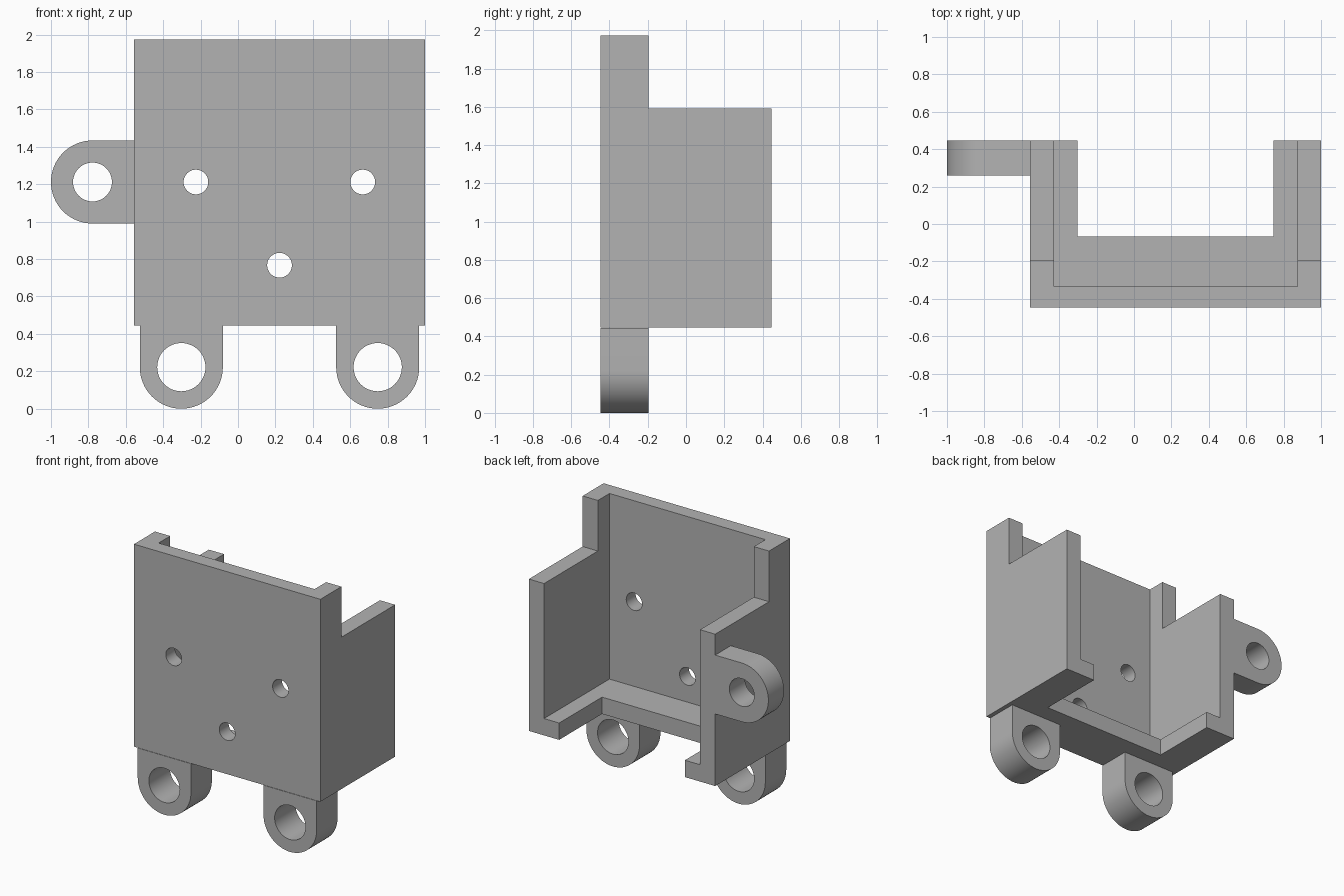
import bpy, bmesh, math
from mathutils import Matrix, Vector

cube = bpy.data.objects.get("Cube")
if cube:
    bpy.data.objects.remove(cube, do_unlink=True)

GREY = (0.45, 0.45, 0.45, 1)
mat = bpy.data.materials.new("plain grey")
mat.use_nodes = True
mat.diffuse_color = GREY
mat.node_tree.nodes["Principled BSDF"].inputs["Base Color"].default_value = GREY

# Main dimensions
LEFT, RIGHT = 1.0, -0.556
FRONT, BACK, STEP = -0.446, 0.446, -0.196
BASE, SIDE_TOP, TOP = 0.446, 1.592, 1.974
WALL, LEDGE, PLATE = 0.127, 0.253, 0.112
LUG_R = 0.222
OUT = 3.0  # cutters run well past the body


def add_object(name, bm):
    mesh = bpy.data.meshes.new(name)
    bmesh.ops.recalc_face_normals(bm, faces=bm.faces)
    bm.to_mesh(mesh)
    bm.free()
    obj = bpy.data.objects.new(name, mesh)
    bpy.context.collection.objects.link(obj)
    mesh.materials.append(mat)
    return obj


def box(name, x0, x1, y0, y1, z0, z1):
    bm = bmesh.new()
    bmesh.ops.create_cube(bm, size=1)
    for v in bm.verts:
        v.co = Vector((x0 if v.co.x < 0 else x1,
                       y0 if v.co.y < 0 else y1,
                       z0 if v.co.z < 0 else z1))
    return add_object(name, bm)


def drill(x, z, radius):
    bm = bmesh.new()
    bmesh.ops.create_cone(bm, cap_ends=True, segments=48, radius1=radius,
                          radius2=radius, depth=OUT,
                          matrix=Matrix.Translation((x, 0, z))
                          @ Matrix.Rotation(math.pi / 2, 4, 'X'))
    return add_object("drill_cutter", bm)


def cut(obj, cutters):
    for c in cutters:
        c.hide_render = True
        mod = obj.modifiers.new("cut", 'BOOLEAN')
        mod.operation, mod.solver, mod.object = 'DIFFERENCE', 'EXACT', c
    depsgraph = bpy.context.evaluated_depsgraph_get()
    result = bpy.data.meshes.new_from_object(obj.evaluated_get(depsgraph))
    obj.modifiers.clear()
    obj.data = result
    for c in cutters:
        bpy.data.objects.remove(c, do_unlink=True)


def smooth(obj):
    bpy.ops.object.select_all(action='DESELECT')
    obj.select_set(True)
    bpy.context.view_layer.objects.active = obj
    bpy.ops.object.shade_smooth_by_angle(angle=math.radians(30))


def lug(name, x, z, angle, y0, y1, hole):
    """Round-ended tab pointing along angle, with a bore through y."""
    bm = bmesh.new()
    steps = 32
    pts = [(LUG_R * math.cos(a), LUG_R * math.sin(a))
           for a in (math.pi * (i / steps - 0.5) for i in range(steps + 1))]
    pts += [(-LUG_R, LUG_R), (-LUG_R, -LUG_R)]
    c, s = math.cos(angle), math.sin(angle)
    face = bm.faces.new([bm.verts.new((x + u * c - v * s, y0, z + u * s + v * c))
                         for u, v in pts])
    ext = bmesh.ops.extrude_face_region(bm, geom=[face])["geom"]
    bmesh.ops.translate(bm, vec=(0, y1 - y0, 0),
                        verts=[e for e in ext if isinstance(e, bmesh.types.BMVert)])
    obj = add_object(name, bm)
    cut(obj, [drill(x, z, hole)])
    smooth(obj)


# Open tray: hollow, open back with a ledge around the floor, lowered sides
tray = box("tray_body", RIGHT, LEFT, FRONT, BACK, BASE, TOP)
cut(tray, [
    box("cavity_cutter", RIGHT + WALL, LEFT - WALL, FRONT + PLATE, OUT, BASE + WALL, OUT),
    box("floor_cutter", RIGHT + LEDGE, LEFT - LEDGE, -0.066, OUT, -OUT, OUT),
    box("side_step_cutter", -OUT, OUT, STEP, OUT, SIDE_TOP, OUT),
    drill(-0.225, 1.212, 0.066),
    drill(0.667, 1.212, 0.066),
    drill(0.222, 0.767, 0.066),
])
smooth(tray)

# Mounting lugs: two under the front plate, one on the right wall
for side, x in (("right", RIGHT + LEDGE), ("left", LEFT - LEDGE)):
    lug("bottom_lug_" + side, x, LUG_R, -math.pi / 2, FRONT, STEP, 0.129)
lug("side_lug", LUG_R - 1, 1.212, math.pi, 0.259, BACK, 0.104)
